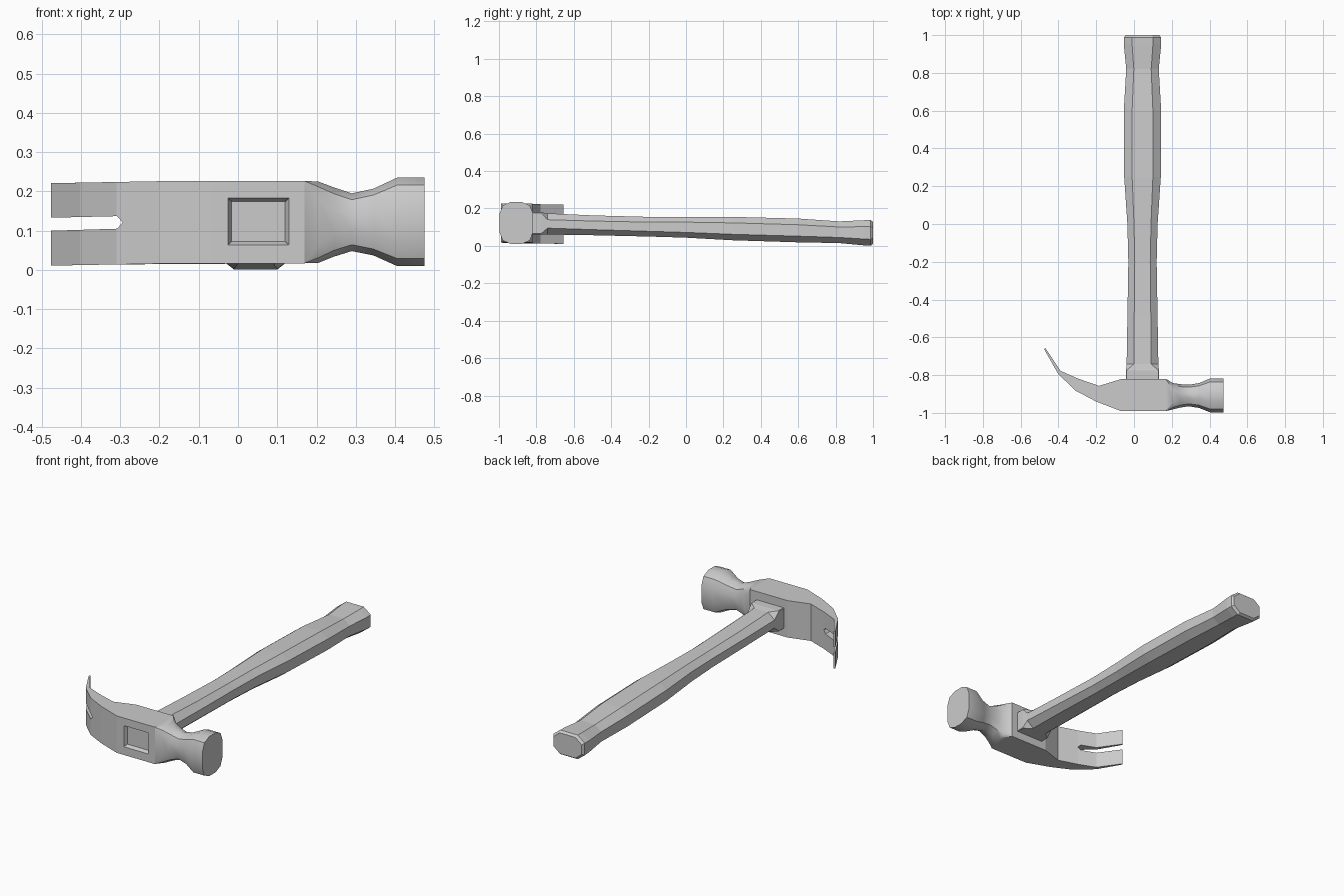
import bpy, bmesh
from math import cos, sin, pi, radians

if "Cube" in bpy.data.objects:
    bpy.data.objects.remove(bpy.data.objects["Cube"])


def make_object(name, bm, smooth=None):
    bmesh.ops.recalc_face_normals(bm, faces=bm.faces)
    me = bpy.data.meshes.new(name)
    bm.to_mesh(me)
    bm.free()
    ob = bpy.data.objects.new(name, me)
    bpy.context.collection.objects.link(ob)
    bpy.ops.object.select_all(action='DESELECT')
    ob.select_set(True)
    bpy.context.view_layer.objects.active = ob
    if smooth:
        bpy.ops.object.shade_smooth_by_angle(angle=radians(smooth))
    return ob


def section(a0, a1, b0, b1, ca, cb, n):
    """Rectangle with n points round each corner."""
    pts = []
    for k, (a, b, sa, sb) in enumerate(((a1, b1, 1, 1), (a0, b1, -1, 1),
                                        (a0, b0, -1, -1), (a1, b0, 1, -1))):
        for i in range(n):
            t = pi / 2 * (k + i / (n - 1))
            pts.append((a - sa * ca + ca * cos(t), b - sb * cb + cb * sin(t)))
    return pts


def loft(name, rings, smooth=None, start_cap=True):
    bm = bmesh.new()
    loops = [[bm.verts.new(p) for p in r] for r in rings]
    for r, s in zip(loops, loops[1:]):
        for i in range(len(r)):
            j = (i + 1) % len(r)
            bm.faces.new((r[i], r[j], s[j], s[i]))
    if start_cap:
        bm.faces.new(loops[0])
    bm.faces.new(loops[-1])
    return make_object(name, bm, smooth)


def cut(target, cutter):
    cutter.hide_render = True
    mod = target.modifiers.new("cut", 'BOOLEAN')
    mod.operation, mod.solver, mod.object = 'DIFFERENCE', 'EXACT', cutter
    bpy.context.view_layer.objects.active = target
    bpy.ops.object.modifier_apply(modifier=mod.name)
    bpy.data.objects.remove(cutter, do_unlink=True)


# head body and curved claw, extruded upwards
profile = [(.17, -.99), (-.07, -.99), (-.2, -.94), (-.31, -.882), (-.402, -.793),
           (-.476, -.662), (-.47, -.656), (-.388, -.778), (-.295, -.819),
           (-.185, -.857), (-.065, -.82), (.17, -.82)]
drop = lambda x: .006 * min(1, max(0, (-.15 - x) / .32))
claw_head = loft("claw_head", [[(x, y, z - drop(x)) for x, y in profile]
                               for z in (.017, .227)])

# nail slot between the claws
slot = [(-.6, .096), (-.308, .105), (-.294, .121), (-.308, .137), (-.6, .13)]
cut(claw_head, loft("slot_cutter", [[(x, y, z) for x, z in slot] for y in (-1.1, -.5)]))

# tapered recess showing the handle end
cut(claw_head, loft("eye_cutter", [
    [(x, y, z) for x, z in section(-.025 + d, .129 - d, .064 + d, .183 - d, .001, .001, 2)]
    for y, d in ((-1.01, -.01), (-.97, .009))]))

# waisted neck and striking face
neck = [(.17, -.99, -.82, .017, .227, .002, .002),
        (.205, -.982, -.842, .018, .225, .035, .045),
        (.245, -.972, -.848, .034, .210, .045, .055),
        (.29, -.965, -.851, .048, .195, .045, .055),
        (.345, -.974, -.842, .037, .207, .050, .055),
        (.405, -.998, -.817, .010, .235, .062, .065),
        (.475, -.998, -.817, .010, .235, .062, .065)]
loft("striking_face", [[(r[0], a, b) for a, b in section(*r[1:], 3)] for r in neck],
     35, start_cap=False)

# octagonal handle: y, half width, bottom, top, chamfers
handle = [(-.84, .087, .062, .180, .003, .003),
          (-.775, .087, .062, .180, .003, .003),
          (-.74, .084, .061, .174, .040, .034),
          (-.5, .080, .057, .163, .036, .030),
          (-.2, .075, .050, .155, .034, .028),
          (0, .080, .044, .155, .035, .028),
          (.25, .097, .030, .155, .042, .032),
          (.6, .099, .019, .146, .044, .033),
          (.82, .086, .015, .131, .040, .030),
          (.95, .099, .003, .137, .044, .034),
          (.987, .099, .001, .138, .044, .034),
          (1.0, .089, .010, .128, .040, .032)]
loft("handle", [[(x, y, z) for x, z in section(.045 - w, .045 + w, b, t, cx, cz, 2)]
                for y, w, b, t, cx, cz in handle])
